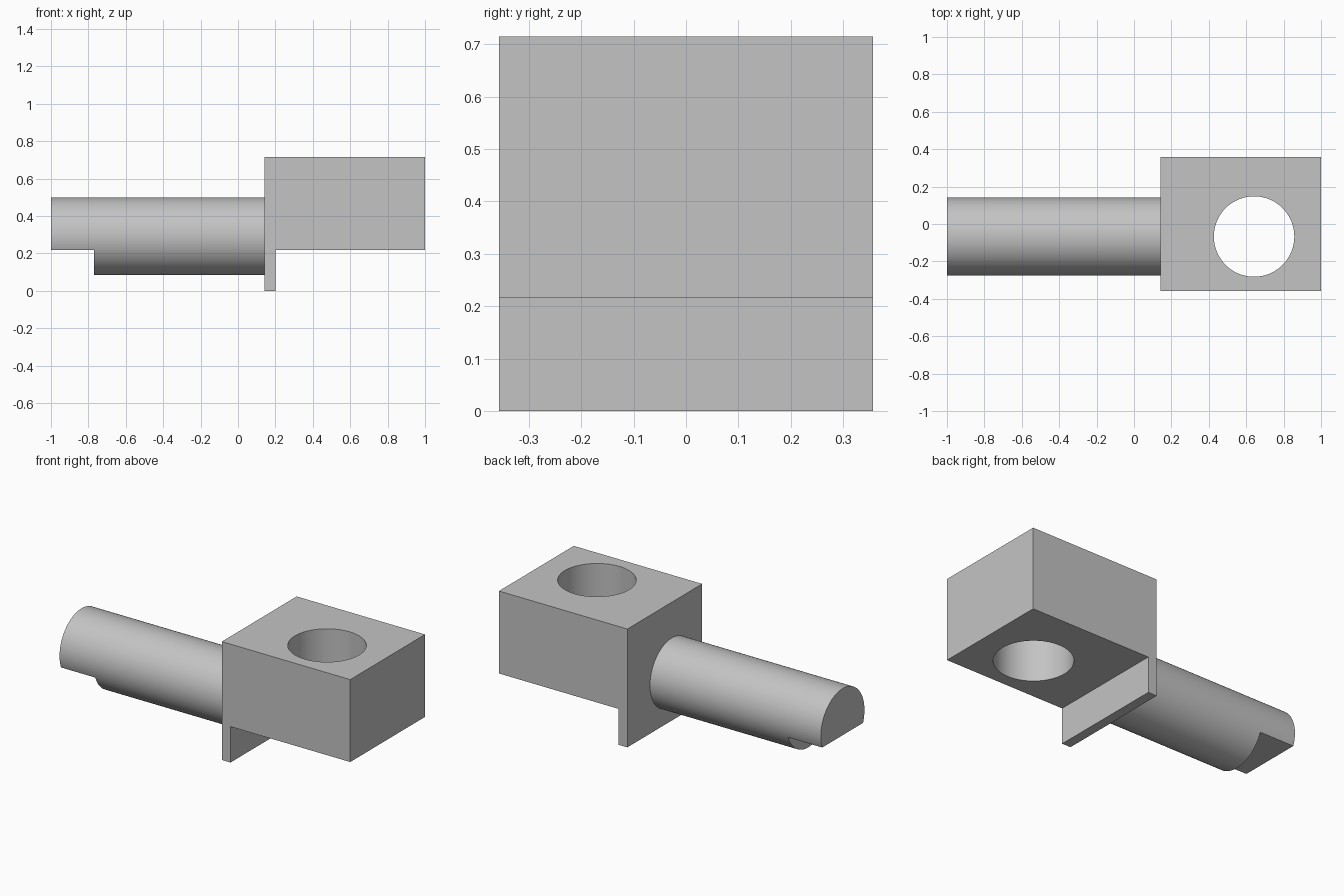
import bpy
import bmesh
import math
from mathutils import Matrix, Vector

default = bpy.data.objects.get("Cube")
if default:
    bpy.data.objects.remove(default, do_unlink=True)

AXIS_Y = -0.067          # shared by the shaft and the bore
BLOCK_X, STEP_Z = 0.142, 0.217

grey = bpy.data.materials.new("plain grey")
grey.use_nodes = True
colour = (0.55, 0.55, 0.55, 1)
grey.diffuse_color = colour
grey.node_tree.nodes["Principled BSDF"].inputs["Base Color"].default_value = colour


def finish(name, bm):
    bmesh.ops.recalc_face_normals(bm, faces=bm.faces)
    mesh = bpy.data.meshes.new(name)
    bm.to_mesh(mesh)
    bm.free()
    mesh.materials.append(grey)
    obj = bpy.data.objects.new(name, mesh)
    bpy.context.collection.objects.link(obj)
    return obj


def cylinder(name, radius, length, centre, rotation=Matrix()):
    bm = bmesh.new()
    bmesh.ops.create_cone(bm, cap_ends=True, segments=96, radius1=radius, radius2=radius,
                          depth=length, matrix=Matrix.Translation(centre) @ rotation)
    return finish(name, bm)


def box(name, low, high):
    low, high = Vector(low), Vector(high)
    bm = bmesh.new()
    bmesh.ops.create_cube(bm, size=1, matrix=Matrix.Translation((low + high) / 2)
                          @ Matrix.Diagonal((*(high - low), 1)))
    return finish(name, bm)


def extrude_profile(name, points, half_width):
    bm = bmesh.new()
    face = bm.faces.new([bm.verts.new((x, -half_width, z)) for x, z in points])
    new = bmesh.ops.extrude_face_region(bm, geom=[face])["geom"]
    bmesh.ops.translate(bm, vec=(0, 2 * half_width, 0),
                        verts=[v for v in new if isinstance(v, bmesh.types.BMVert)])
    return finish(name, bm)


def cut(obj, cutter):
    mod = obj.modifiers.new("cut", "BOOLEAN")
    mod.operation, mod.solver, mod.object = "DIFFERENCE", "EXACT", cutter
    bpy.ops.object.select_all(action="DESELECT")
    bpy.context.view_layer.objects.active = obj
    obj.select_set(True)
    bpy.ops.object.modifier_apply(modifier=mod.name)
    bpy.data.objects.remove(cutter, do_unlink=True)
    bpy.ops.object.shade_smooth_by_angle(angle=math.radians(30))


# Block with a lip hanging below its inner edge, bored through vertically
block = extrude_profile("block", [(BLOCK_X, 0), (0.2, 0), (0.2, STEP_Z), (1, STEP_Z),
                                  (1, 0.715), (BLOCK_X, 0.715)], 0.357)
cut(block, cylinder("bore_cutter", 0.215, 2, (0.642, AXIS_Y, 0.4)))

# Round shaft with a flat cut under its free end
shaft = cylinder("shaft", 0.208, BLOCK_X + 1, ((BLOCK_X - 1) / 2, AXIS_Y, 0.291),
                 Matrix.Rotation(math.pi / 2, 4, "Y"))
cut(shaft, box("flat_cutter", (-1.2, -0.5, -0.2), (-0.771, 0.5, STEP_Z)))
